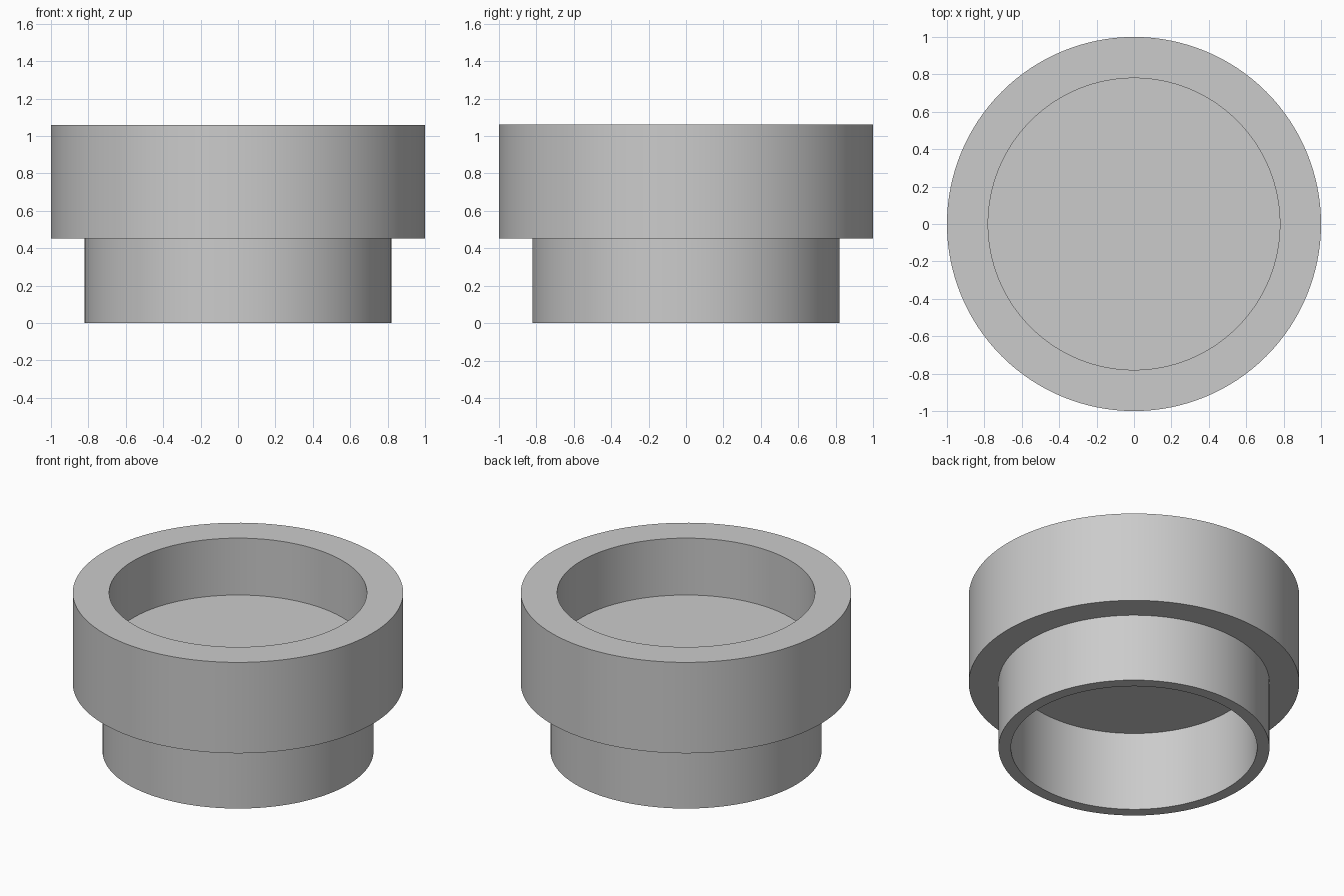
import bpy
import bmesh
from math import radians, tau
from mathutils import Vector

SEGMENTS = 128

cube = bpy.data.objects.get("Cube")
if cube:
    bpy.data.objects.remove(cube, do_unlink=True)


def make_material(name, colour):
    mat = bpy.data.materials.new(name)
    mat.use_nodes = True
    mat.diffuse_color = colour
    mat.node_tree.nodes["Principled BSDF"].inputs["Base Color"].default_value = colour
    return mat


def lathe(name, profile, mat):
    """Revolve a (radius, height) profile around the z axis."""
    bm = bmesh.new()
    verts = [bm.verts.new((r, 0, z)) for r, z in profile]
    edges = [bm.edges.new(pair) for pair in zip(verts, verts[1:])]
    bmesh.ops.spin(bm, geom=verts + edges, cent=Vector(), axis=(0, 0, 1),
                   angle=tau, steps=SEGMENTS, use_merge=True)
    bmesh.ops.remove_doubles(bm, verts=bm.verts, dist=0.0001)
    bmesh.ops.recalc_face_normals(bm, faces=bm.faces)
    mesh = bpy.data.meshes.new(name)
    bm.to_mesh(mesh)
    bm.free()
    mesh.materials.append(mat)
    obj = bpy.data.objects.new(name, mesh)
    bpy.context.collection.objects.link(obj)
    bpy.ops.object.select_all(action="DESELECT")
    obj.select_set(True)
    bpy.context.view_layer.objects.active = obj
    bpy.ops.object.shade_smooth_by_angle(angle=radians(30))
    return obj


grey = make_material("plain grey", (0.6, 0.6, 0.6, 1))

# Main dimensions
height, step = 1.06, 0.453
rim_radius, base_radius = 1.0, 0.82
top_bore, bottom_bore = 0.78, 0.745
floor_top, floor_bottom = 0.68, 0.53

# Stepped body with a recess from above, a recess from below and a web between
lathe("stepped_collar", [
    (0, floor_bottom),
    (bottom_bore, floor_bottom),
    (bottom_bore, 0),
    (base_radius, 0),
    (base_radius, step),
    (rim_radius, step),
    (rim_radius, height),
    (top_bore, height),
    (top_bore, floor_top),
    (0, floor_top),
], grey)
